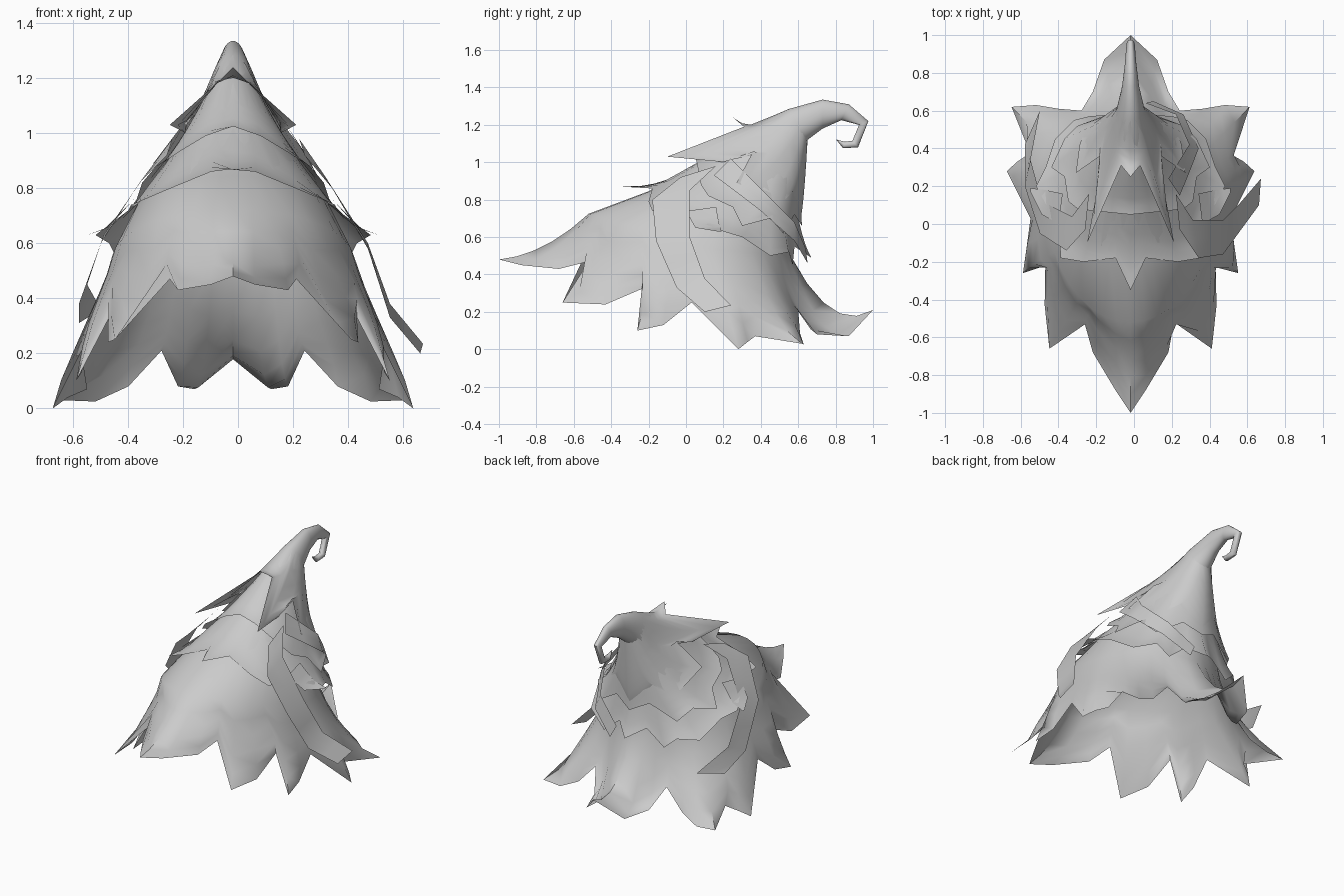
import bpy, math
from mathutils import Vector
from mathutils.bvhtree import BVHTree

if "Cube" in bpy.data.objects:
    bpy.data.objects.remove(bpy.data.objects["Cube"])

OFF = Vector((-0.018, 0, 0))
grey = bpy.data.materials.new("soft grey")
grey.diffuse_color = (0.6, 0.6, 0.6, 1)
grey.use_nodes = True
grey.node_tree.nodes["Principled BSDF"].inputs["Base Color"].default_value = grey.diffuse_color

# Cross-sections from curl tip down to shoulder:
# front (y,z), back (y,z), half width, side (y,z)
RINGS = [
    ((0.80, 1.125), (0.81, 1.12), 0.004, (0.805, 1.122)),
    ((0.84, 1.075), (0.85, 1.11), 0.018, (0.845, 1.092)),
    ((0.92, 1.08), (0.89, 1.115), 0.02, (0.905, 1.098)),
    ((0.975, 1.22), (0.925, 1.20), 0.022, (0.95, 1.21)),
    ((0.87, 1.31), (0.83, 1.225), 0.03, (0.85, 1.265)),
    ((0.73, 1.335), (0.73, 1.18), 0.045, (0.73, 1.25)),
    ((0.55, 1.285), (0.65, 1.12), 0.075, (0.60, 1.19)),
    ((0.34, 1.185), (0.61, 1.00), 0.125, (0.50, 1.06)),
    ((0.10, 1.02), (0.57, 0.85), 0.215, (0.38, 0.92)),
    ((-0.20, 0.845), (0.55, 0.65), 0.345, (0.20, 0.74)),
    ((-0.52, 0.725), (0.56, 0.50), 0.44, (0.10, 0.54)),
]


def ring(spec, n):
    """Half ring of n points, front to back, on the +x side."""
    f, b, w, s = spec
    pts = []
    for i in range(n):
        a = math.pi * i / (n - 1)
        c = math.cos(a)
        e = f if c >= 0 else b
        pts.append(Vector((w * math.sin(a), s[0] + (e[0] - s[0]) * abs(c),
                           s[1] + (e[1] - s[1]) * abs(c))))
    return pts


def full(half):
    """Mirror a half ring into a closed loop."""
    return half + [Vector((-p.x, p.y, p.z)) for p in half[-2:0:-1]]


def make(name, rows, closed, angle=40):
    """Skin rows of points into a sheet."""
    n = len(rows[0])
    faces = []
    for r in range(len(rows) - 1):
        for i in range(n if closed else n - 1):
            j = (i + 1) % n
            faces.append((r * n + i, (r + 1) * n + i, (r + 1) * n + j, r * n + j))
    me = bpy.data.meshes.new(name)
    me.from_pydata([p + OFF for row in rows for p in row], [], faces)
    me.materials.append(grey)
    ob = bpy.data.objects.new(name, me)
    bpy.context.collection.objects.link(ob)
    bpy.ops.object.select_all(action='DESELECT')
    ob.select_set(True)
    bpy.context.view_layer.objects.active = ob
    bpy.ops.object.shade_smooth_by_angle(angle=math.radians(angle))
    return ob


# Pointed brim edge, front to back
BRIM = [Vector(p) for p in (
    (0, -1, .48), (.08, -.88, .45), (.2, -.68, .43), (.23, -.52, .47), (.43, -.66, .25),
    (.455, -.43, .24), (.45, -.22, .33), (.57, -.26, .10), (.55, -.12, .13), (.53, .03, .25),
    (.655, .28, 0), (.6, .33, .04), (.53, .37, .07), (.63, .62, .03), (.5, .63, .025),
    (.38, .61, .08), (.26, .6, .21), (.2, .7, .08), (.14, .87, .07), (0, 1, .21))]

# Hat body with curled tip and brim; flutes are relaxed along the outward direction
N = len(BRIM)
halves = [ring(s, N) for s in RINGS]
for t, relax in ((0.2, 5), (0.4, 5), (0.6, 3), (0.8, 1)):
    row, outs = [], []
    bow = 4 * t * (1 - t)
    for i, (p, q) in enumerate(zip(halves[10], BRIM)):
        a = math.pi * i / (N - 1)
        m = p.lerp(q, t)
        m.x *= 1 + 0.05 * bow * math.sin(a) ** 2
        m.z -= bow * (0.14 * max(0, -math.cos(a)) ** 8 + 0.05 * max(0, math.cos(a)) ** 10)
        row.append(m)
        outs.append(Vector((math.sin(a), -math.cos(a), 0.55)).normalized())
    for _ in range(relax):
        new = [p.copy() for p in row]
        for i in range(2, N - 3):
            d = (row[i - 1] + row[i + 1]) / 2 - row[i]
            new[i] += outs[i] * (d.dot(outs[i]) * 0.5)
        row = new
    halves.append(row)
halves.append(BRIM)
body = make("hat_body", [full(h) for h in halves], True, 60)
me = body.data
tree = BVHTree.FromPolygons([v.co - OFF for v in me.vertices],
                            [tuple(p.vertices) for p in me.polygons])


def lift(p, gap):
    """Keep a point at least gap outside the hat body."""
    loc, nor, _, _ = tree.find_nearest(p)
    out = Vector((loc.x, loc.y - 0.3, loc.z - 0.5))
    if nor.dot(out) < 0 and loc.z > 0.4 and abs(loc.x) > 0.1:
        nor = -nor
    d = (p - loc).dot(nor)
    return p if d > gap else loc + nor * gap


# Overlapping leaf collars: start section, edge points front to back
def collar(name, top, edge, gap, sag=.05):
    edge = [Vector(p) for p in edge]
    start = ring(RINGS[top], len(edge))
    rows = []
    for k in range(7):
        t = k / 6
        drop = Vector((0, 0, -4 * sag * t * (1 - t)))
        rows.append(full([lift(p.lerp(q, t) + drop, gap * t) for p, q in zip(start, edge)]))
    make(name, rows, True, 60)


collar("upper_collar", 6, (
    (0, .25, 1.24), (.05, .31, 1.19), (.23, -.1, 1.03), (.17, .2, 1.0), (.15, .36, 1.05),
    (.29, .27, .89), (.27, .42, .82), (.24, .5, .77), (.14, .57, .85), (0, .61, .68)), .018, .07)
collar("middle_collar", 7, (
    (0, .05, 1.025), (.1, .06, .99), (.2, .07, .93), (.28, .08, .88), (.33, .12, .82),
    (.35, .25, .76), (.42, .3, .66), (.35, .45, .7), (.28, .52, .62), (.12, .58, .72),
    (0, .62, .66)), .013)
collar("lower_collar", 8, (
    (0, -.35, .87), (.08, -.18, .86), (.25, -.2, .79), (.37, -.18, .74), (.38, -.02, .72),
    (.5, .2, .63), (.45, .3, .6), (.4, .45, .5), (.3, .55, .52), (.22, .57, .45),
    (.1, .58, .55), (0, .67, .49)), .01)


# Long hanging leaves: pairs of front and back edge points
def leaf(name, pairs, gap=.02):
    rows = []
    for (a, b), (c, d) in zip(pairs, pairs[1:]):
        a, b, c, d = map(Vector, (a, b, c, d))
        for t in (0, .5):
            p, q = a.lerp(c, t), b.lerp(d, t)
            rows.append([lift(p.lerp(q, s), gap) for s in (0, .5, 1)])
    rows.append([Vector(pairs[-1][0]).lerp(Vector(pairs[-1][1]), s) for s in (0, .5, 1)])
    make(name, rows, False)


leaf("right_leaf", [((.26, -.03, .92), (.24, .16, .98)), ((.36, -.18, .8), (.33, .02, .85)),
                    ((.49, -.16, .58), (.49, .02, .6)), ((.57, -.05, .33), (.57, .1, .38)),
                    ((.68, .1, .2), (.69, .24, .235))])
leaf("left_leaf", [((-.24, -.03, .92), (-.22, .16, .98)), ((-.34, -.14, .82), (-.31, .04, .86)),
                   ((-.48, -.05, .6), (-.47, .12, .63)), ((-.56, .2, .38), (-.53, .34, .45)),
                   ((-.56, .42, .31), (-.48, .6, .36))])
# Leaf wrapping round the rear right shoulder
leaf("shoulder_leaf", [((.26, .15, .93), (.2, .24, 1.02)), ((.36, .4, .74), (.31, .42, .84)),
                       ((.28, .58, .58), (.24, .58, .68)), ((.12, .65, .46), (.08, .64, .54))], .03)
# Small side and rear tufts
for s, side in ((1, "right"), (-1, "left")):
    leaf(side + "_side_tuft", [((s * .38, .0, .74), (s * .36, .16, .76)),
                               ((s * .47, .05, .65), (s * .45, .18, .66)),
                               ((s * .53, .17, .63), (s * .53, .19, .63))])
leaf("rear_tuft", [((-.1, .56, 1.0), (.1, .56, 1.0)), ((-.08, .6, .93), (.08, .6, .93)),
                   ((-.01, .63, .87), (.01, .63, .87))])
